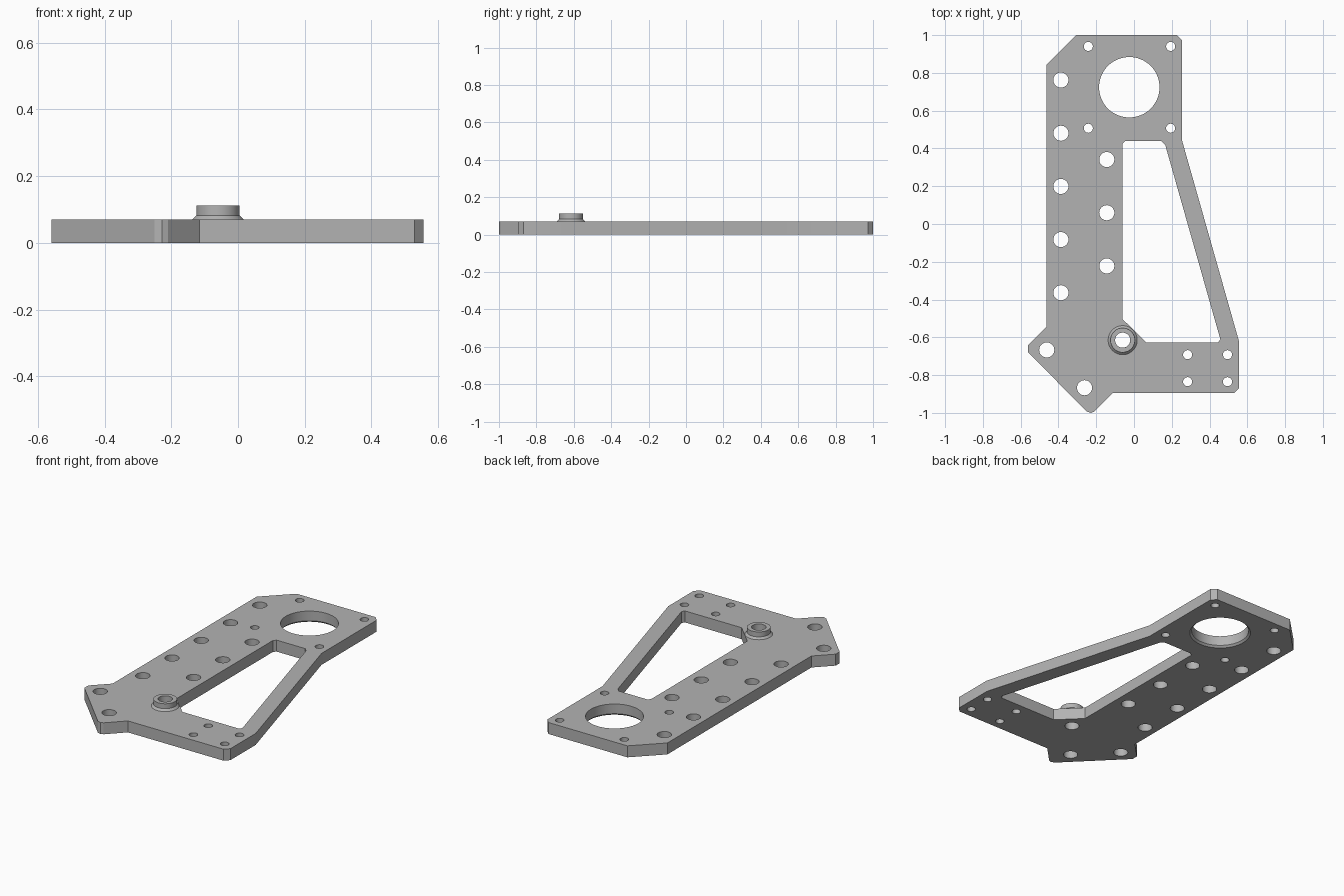
import bpy
import bmesh
import math

old = bpy.data.objects.get("Cube")
if old:
    bpy.data.objects.remove(old, do_unlink=True)

THICK = 0.07
BOSS = (-0.06, -0.615)

metal = bpy.data.materials.new("plain grey")
metal.use_nodes = True
grey = (0.45, 0.45, 0.45, 1)
metal.diffuse_color = grey
metal.node_tree.nodes["Principled BSDF"].inputs["Base Color"].default_value = grey


def make_object(name, bm):
    bmesh.ops.recalc_face_normals(bm, faces=bm.faces[:])
    mesh = bpy.data.meshes.new(name)
    bm.to_mesh(mesh)
    bm.free()
    mesh.materials.append(metal)
    obj = bpy.data.objects.new(name, mesh)
    bpy.context.collection.objects.link(obj)
    return obj


def add_prism(bm, outline, z0, z1):
    """Extrude a closed outline between two heights."""
    face = bm.faces.new([bm.verts.new((x, y, z0)) for x, y in outline])
    out = bmesh.ops.extrude_face_region(bm, geom=[face])
    for v in out["geom"]:
        if isinstance(v, bmesh.types.BMVert):
            v.co.z = z1


def add_lathe(bm, centre, profile, closed=False, sides=48):
    """Turn a (radius, height) profile around a vertical axis."""
    rings = []
    for r, z in profile:
        rings.append([bm.verts.new((centre[0] + r * math.cos(2 * math.pi * i / sides),
                                    centre[1] + r * math.sin(2 * math.pi * i / sides), z))
                      for i in range(sides)])
    pairs = list(zip(rings, rings[1:]))
    if closed:
        pairs.append((rings[-1], rings[0]))
    else:
        bm.faces.new(rings[0])
        bm.faces.new(rings[-1])
    for a, b in pairs:
        for i in range(sides):
            j = (i + 1) % sides
            bm.faces.new((a[i], a[j], b[j], b[i]))


# Plate outline
outline = [(-0.305, 1), (0.227, 1), (0.255, 0.972), (0.255, 0.44), (0.557, -0.625),
           (0.557, -0.868), (0.53, -0.896), (-0.115, -0.896), (-0.21, -0.993),
           (-0.228, -1), (-0.25, -0.993), (-0.56, -0.68), (-0.56, -0.642),
           (-0.464, -0.545), (-0.464, 0.842)]
bm = bmesh.new()
add_prism(bm, outline, 0, THICK)
plate = make_object("plate", bm)

# Cutters: tapered window, drilled holes, large hole with a chamfer underneath
window = [(-0.062, 0.425), (-0.047, 0.44), (0.145, 0.44), (0.165, 0.42),
          (0.457, -0.61), (0.446, -0.627), (0.064, -0.627), (-0.062, -0.502)]
bm = bmesh.new()
add_prism(bm, window, -0.1, 0.2)

large_holes = [(-0.387, 0.762 - 0.2815 * i) for i in range(5)]
large_holes += [(-0.144, 0.341 - 0.2815 * i) for i in range(3)]
large_holes += [(-0.462, -0.667), (-0.262, -0.867), BOSS]
small_holes = [(x, y) for x in (-0.242, 0.194) for y in (0.94, 0.507)]
small_holes += [(x, y) for x in (0.284, 0.495) for y in (-0.692, -0.835)]
for radius, places in ((0.04, large_holes), (0.024, small_holes)):
    for place in places:
        add_lathe(bm, place, [(radius, -0.1), (radius, 0.2)], sides=32)
add_lathe(bm, (-0.025, 0.724),
          [(0.171, -0.1), (0.171, 0), (0.16, 0.011), (0.16, 0.2)], sides=64)
cutter = make_object("hole_cutter", bm)
cutter.hide_render = True

# Cut the plate
mod = plate.modifiers.new("holes", "BOOLEAN")
mod.operation = "DIFFERENCE"
mod.solver = "EXACT"
mod.object = cutter
bpy.context.view_layer.objects.active = plate
bpy.ops.object.modifier_apply(modifier=mod.name)
bpy.data.objects.remove(cutter, do_unlink=True)

# Raised boss with a flared foot and open bore
bm = bmesh.new()
add_lathe(bm, BOSS, [(0.04, THICK), (0.077, THICK), (0.065, 0.082),
                     (0.065, 0.112), (0.04, 0.112)], closed=True)
boss = make_object("boss", bm)

# Smooth the round walls, keep edges sharp
bpy.ops.object.select_all(action="DESELECT")
for obj in (plate, boss):
    obj.select_set(True)
bpy.context.view_layer.objects.active = plate
bpy.ops.object.shade_smooth_by_angle(angle=math.radians(20))
